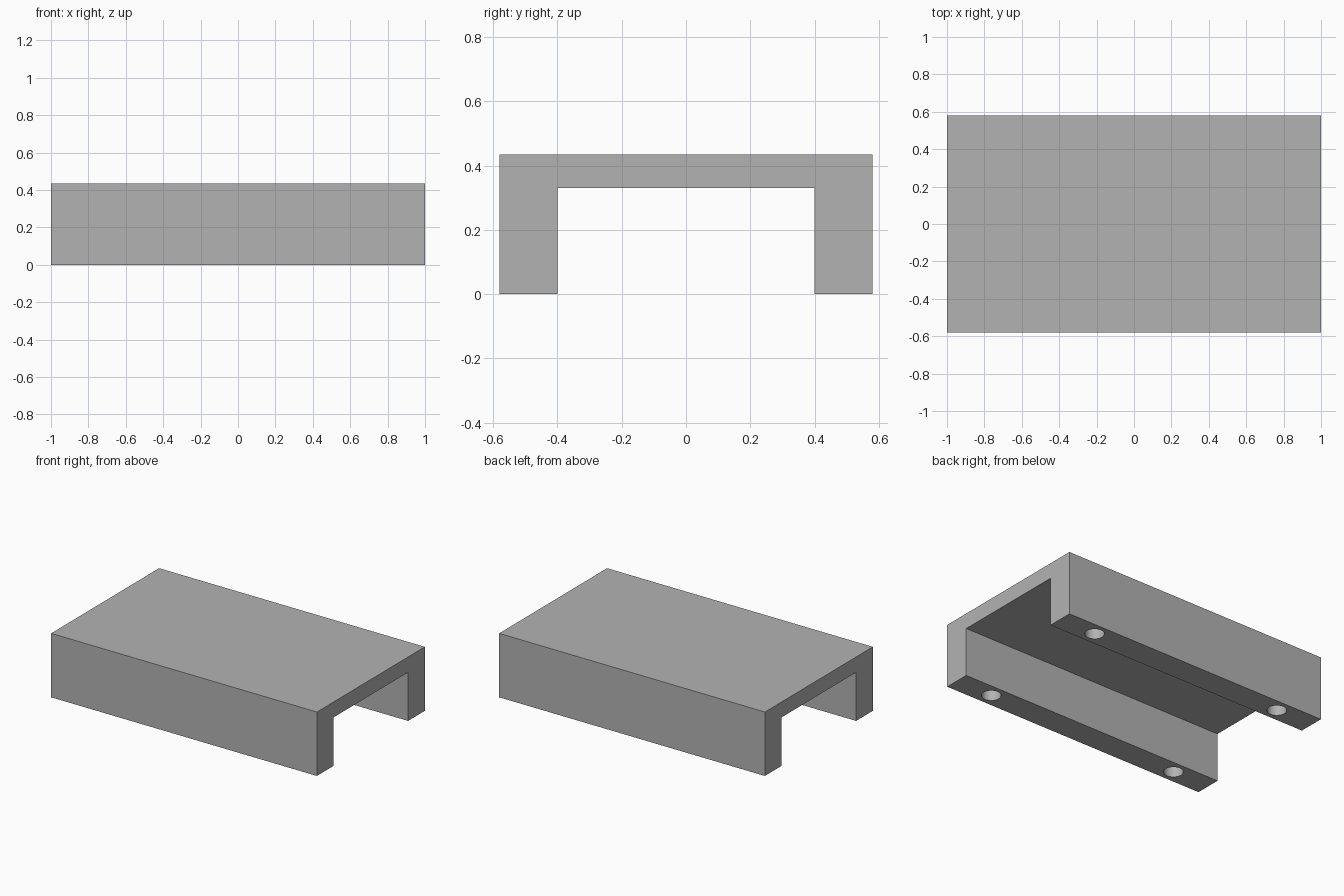
import bpy
import math

cube = bpy.data.objects.get("Cube")
if cube:
    bpy.data.objects.remove(cube, do_unlink=True)

HALF_LENGTH, HALF_WIDTH, HEIGHT = 1.0, 0.58, 0.435
INNER_WIDTH, INNER_HEIGHT = 0.4, 0.33
HOLE_X, HOLE_RADIUS, HOLE_DEPTH = 0.725, 0.06, 0.25

# Plain grey finish
grey = bpy.data.materials.new("grey")
grey.use_nodes = True
colour = (0.45, 0.45, 0.45, 1)
grey.diffuse_color = colour
grey.node_tree.nodes["Principled BSDF"].inputs["Base Color"].default_value = colour

# Channel profile in y and z, swept along x
half = [(HALF_WIDTH, HEIGHT), (HALF_WIDTH, 0), (INNER_WIDTH, 0), (INNER_WIDTH, INNER_HEIGHT)]
profile = half + [(-y, z) for y, z in reversed(half)]
n = len(profile)
verts = [(x, y, z) for x in (-HALF_LENGTH, HALF_LENGTH) for y, z in profile]
faces = [tuple(reversed(range(n))), tuple(range(n, 2 * n))]
faces += [(i, (i + 1) % n, (i + 1) % n + n, i + n) for i in range(n)]
mesh = bpy.data.meshes.new("channel_bracket")
mesh.from_pydata(verts, [], faces)
mesh.materials.append(grey)
bracket = bpy.data.objects.new("channel_bracket", mesh)
bpy.context.collection.objects.link(bracket)

# Make the face normals point outward
bpy.context.view_layer.objects.active = bracket
bracket.select_set(True)
bpy.ops.object.mode_set(mode="EDIT")
bpy.ops.mesh.select_all(action="SELECT")
bpy.ops.mesh.normals_make_consistent(inside=False)
bpy.ops.object.mode_set(mode="OBJECT")

# Blind mounting holes drilled up into the legs
leg_y = (HALF_WIDTH + INNER_WIDTH) / 2
for x in (-HOLE_X, HOLE_X):
    for y in (-leg_y, leg_y):
        bpy.ops.mesh.primitive_cylinder_add(vertices=48, radius=HOLE_RADIUS,
                                            depth=2 * HOLE_DEPTH, location=(x, y, 0))
        cutter = bpy.context.object
        cutter.name = "hole_cutter"
        cutter.data.materials.append(grey)
        cutter.hide_render = True
        cut = bracket.modifiers.new("mounting_hole", "BOOLEAN")
        cut.object = cutter
        cut.operation = "DIFFERENCE"
        cut.solver = "EXACT"
        bpy.ops.object.select_all(action="DESELECT")
        bracket.select_set(True)
        bpy.context.view_layer.objects.active = bracket
        bpy.ops.object.modifier_apply(modifier=cut.name)
        bpy.data.objects.remove(cutter, do_unlink=True)

# Round hole walls, crisp edges
bpy.ops.object.shade_smooth_by_angle(angle=math.radians(30))
